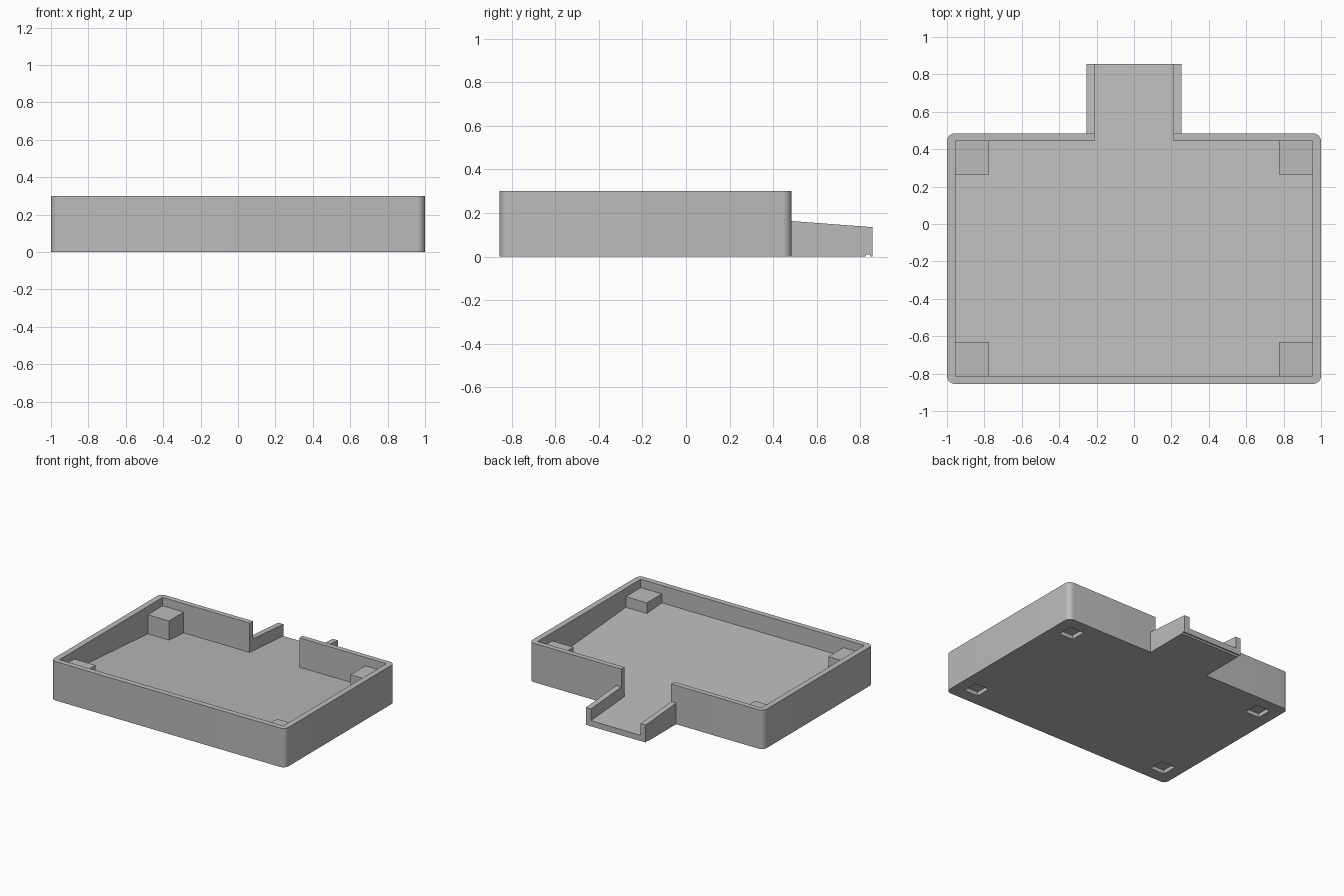
import bpy, bmesh, math

if "Cube" in bpy.data.objects:
    bpy.data.objects.remove(bpy.data.objects["Cube"])

grey = bpy.data.materials.new("plain grey")
grey.diffuse_color = (0.5, 0.5, 0.5, 1)
grey.use_nodes = True
grey.node_tree.nodes["Principled BSDF"].inputs["Base Color"].default_value = grey.diffuse_color


def floor_z(y):
    """Height of the sloping tray floor."""
    return 0.044 + 0.073 * (0.855 - y)


def prism(name, pts, x0, x1):
    """Extrude a (y, z) profile from x0 to x1."""
    bm = bmesh.new()
    face = bm.faces.new([bm.verts.new((x0, y, z)) for y, z in pts])
    ext = bmesh.ops.extrude_face_region(bm, geom=[face])
    for v in ext["geom"]:
        if isinstance(v, bmesh.types.BMVert):
            v.co.x = x1
    bmesh.ops.recalc_face_normals(bm, faces=bm.faces)
    mesh = bpy.data.meshes.new(name)
    bm.to_mesh(mesh)
    bm.free()
    mesh.materials.append(grey)
    ob = bpy.data.objects.new(name, mesh)
    bpy.context.collection.objects.link(ob)
    return ob


def box(name, x0, x1, y0, y1, z0, z1):
    return prism(name, [(y0, z0), (y1, z0), (y1, z1), (y0, z1)], x0, x1)


def combine(target, other, operation):
    """Apply a boolean and remove the helper."""
    mod = target.modifiers.new(operation, "BOOLEAN")
    mod.operation, mod.object, mod.solver = operation, other, "EXACT"
    bpy.context.view_layer.objects.active = target
    bpy.ops.object.modifier_apply(modifier=mod.name)
    bpy.data.objects.remove(other)


# Tray block with rounded upright corners
tray = box("tray", -1, 1, -0.855, 0.485, 0, 0.3)
bm = bmesh.new()
bm.from_mesh(tray.data)
upright = [e for e in bm.edges if abs(e.verts[0].co.z - e.verts[1].co.z) > 0.1]
bmesh.ops.bevel(bm, geom=upright, offset=0.043, segments=8, profile=0.5, affect="EDGES")
bm.to_mesh(tray.data)
bm.free()

# Spout with sloping side walls
spout = prism("spout", [(0.46, 0), (0.855, 0), (0.855, 0.135), (0.46, 0.165)], -0.255, 0.255)
combine(tray, spout, "UNION")

# Hollow interior and spout channel above the sloping floor
for name, half, y0, y1 in (("interior", 0.955, -0.812, 0.445), ("channel", 0.212, 0.3, 1.0)):
    cutter = prism(name, [(y0, floor_z(y0)), (y1, floor_z(y1)), (y1, 0.5), (y0, 0.5)], -half, half)
    combine(tray, cutter, "DIFFERENCE")

# Drip groove under the spout lip
ring = [(0.835 + 0.011 * math.cos(i * math.pi / 6), 0.011 * math.sin(i * math.pi / 6)) for i in range(12)]
combine(tray, prism("groove", ring, -0.4, 0.4), "DIFFERENCE")

# Corner posts inside, foot recesses underneath
for sx in (-1, 1):
    for y0, y1, yc in ((-0.83, -0.63, -0.70), (0.265, 0.46, 0.332)):
        a, b = sorted((sx * 0.775, sx * 0.97))
        combine(tray, box("post", a, b, y0, y1, 0.06, 0.235), "UNION")
        combine(tray, box("recess", sx * 0.85 - 0.06, sx * 0.85 + 0.06,
                          yc - 0.06, yc + 0.06, -0.1, 0.03), "DIFFERENCE")

# Smooth only the rounded corners
bpy.ops.object.select_all(action="DESELECT")
tray.select_set(True)
bpy.context.view_layer.objects.active = tray
bpy.ops.object.shade_smooth_by_angle(angle=math.radians(30))
